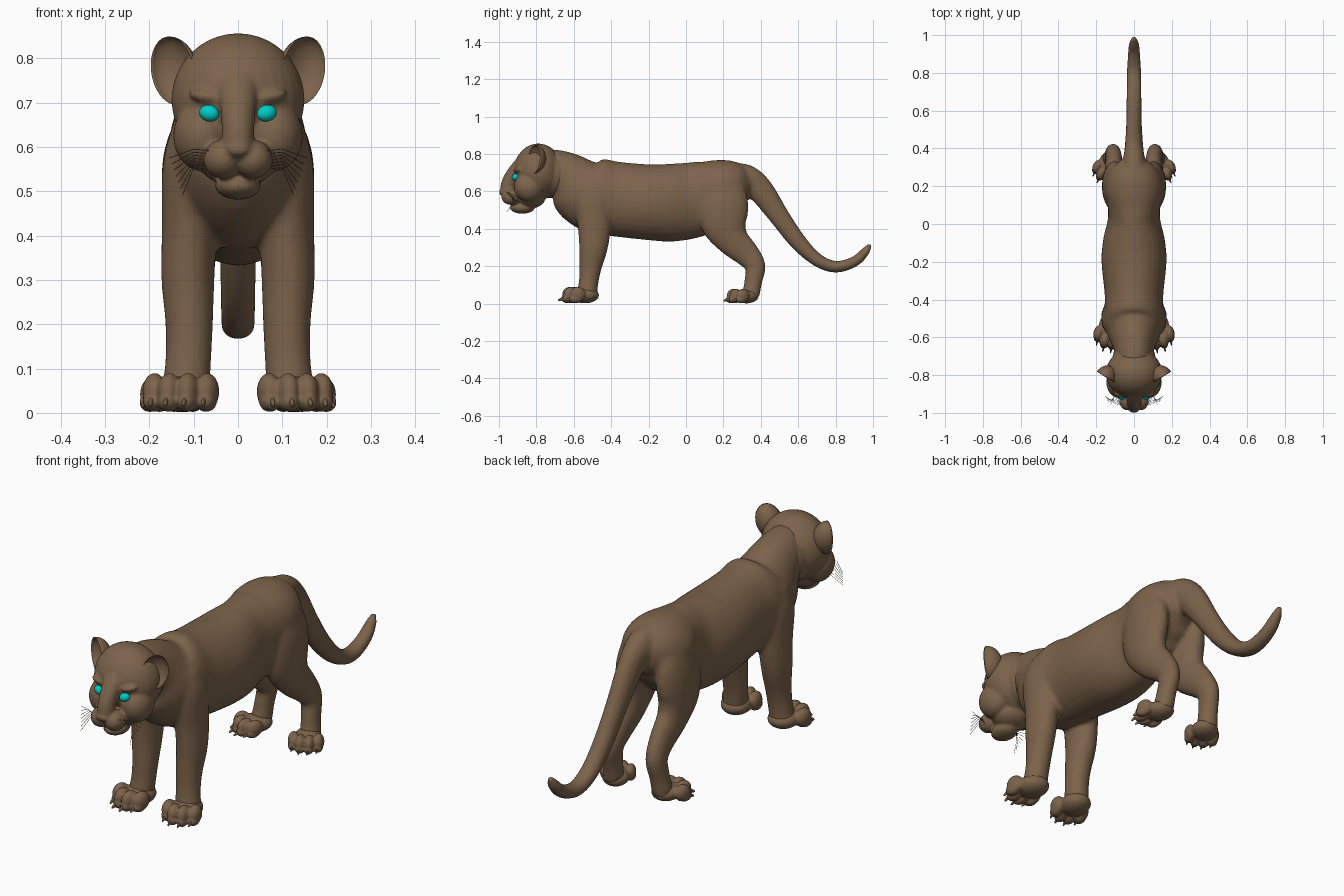
import bpy, bmesh, math
from mathutils import Vector, Matrix, Euler

if "Cube" in bpy.data.objects:
    bpy.data.objects.remove(bpy.data.objects["Cube"])


def material(name, rgb):
    m = bpy.data.materials.new(name)
    m.use_nodes = True
    m.diffuse_color = (*rgb, 1)
    m.node_tree.nodes["Principled BSDF"].inputs["Base Color"].default_value = (*rgb, 1)
    return m


FUR = material("brown_fur", (0.2, 0.125, 0.07))
EYE = material("turquoise_eye", (0.0, 0.6, 0.56))


def ball(bm, loc, radii, rot=(0, 0, 0), cup=None):
    """Ellipsoid; cup folds its front half inward to make a bowl."""
    verts = bmesh.ops.create_uvsphere(bm, u_segments=32, v_segments=20, radius=1)["verts"]
    if cup:
        for v in verts:
            if v.co.y < 0:
                v.co.y *= -cup
    turn = Euler([math.radians(a) for a in rot]).to_matrix().to_4x4()
    mat = Matrix.Translation(loc) @ turn @ Matrix.Diagonal((*radii, 1))
    bmesh.ops.transform(bm, matrix=mat, verts=verts)


def spline(stations, steps=5):
    """Catmull-Rom points through the stations."""
    p = [Vector(s) for s in stations]
    p = [p[0] * 2 - p[1]] + p + [p[-1] * 2 - p[-2]]
    out = []
    for a, b, c, d in zip(p, p[1:], p[2:], p[3:]):
        for i in range(steps):
            t = i / steps
            out.append(0.5 * (2 * b + (c - a) * t + (2 * a - 5 * b + 4 * c - d) * t * t
                              + (3 * b - a - 3 * c + d) * t ** 3))
    return out + [p[-2]]


def loft(bm, stations, side=1, sides=28):
    """Elliptical tube; each station is x, y, z, half width, half depth."""
    pts = spline(stations)
    rings = []
    for i, s in enumerate(pts):
        tangent = (pts[min(i + 1, len(pts) - 1)] - pts[max(i - 1, 0)])
        u = Vector((1, 0, 0))
        v = u.cross(Vector((0, tangent[1], tangent[2]))).normalized()
        ring = []
        for k in range(sides):
            a = math.tau * k / sides
            co = Vector(s[:3]) + u * s[3] * math.cos(a) + v * s[4] * math.sin(a)
            ring.append(bm.verts.new((co.x * side, co.y, co.z)))
        rings.append(ring)
    for r, q in zip(rings, rings[1:]):
        for k in range(sides):
            n = (k + 1) % sides
            bm.faces.new((r[k], r[n], q[n], q[k]))
    bm.faces.new(rings[0])
    bm.faces.new(rings[-1])


def finish(name, bm, mat, voxel=0, smooth=0):
    bmesh.ops.recalc_face_normals(bm, faces=bm.faces)
    mesh = bpy.data.meshes.new(name)
    bm.to_mesh(mesh)
    bm.free()
    mesh.materials.append(mat)
    mesh.polygons.foreach_set("use_smooth", [True] * len(mesh.polygons))
    obj = bpy.data.objects.new(name, mesh)
    bpy.context.collection.objects.link(obj)
    if voxel:
        fuse = obj.modifiers.new("fuse", "REMESH")
        fuse.mode, fuse.voxel_size, fuse.use_smooth_shade = "VOXEL", voxel, True
        relax = obj.modifiers.new("relax", "SMOOTH")
        relax.factor, relax.iterations = 0.5, smooth
    return obj


# Torso: y, top, bottom, half width
torso = [(-.76, .825, .60, .09), (-.70, .825, .58, .10), (-.63, .81, .53, .115),
         (-.56, .79, .43, .145), (-.48, .78, .375, .158), (-.38, .76, .36, .155),
         (-.2, .745, .34, .172), (-.08, .748, .332, .163), (.03, .757, .35, .138),
         (.12, .77, .39, .142), (.2, .775, .45, .155), (.28, .76, .5, .13), (.34, .70, .56, .07)]
body = bmesh.new()
loft(body, [(0, y, (t + b) / 2, w, (t - b) / 2) for y, t, b, w in torso])

# Tail
loft(body, [(0, .24, .69, .06, .06), (0, .32, .67, .06, .075), (0, .40, .605, .05, .07),
            (0, .5, .465, .043, .055), (0, .6, .33, .041, .046), (0, .7, .235, .04, .036),
            (0, .8, .197, .038, .032), (0, .9, .225, .034, .029), (0, .96, .28, .026, .024),
            (0, .985, .32, .012, .012)])

# Legs
front_leg = [(.095, -.50, .66, .05, .08), (.105, -.50, .56, .065, .10), (.11, -.49, .42, .062, .09),
             (.113, -.495, .3, .06, .077), (.11, -.51, .2, .054, .061),
             (.112, -.52, .12, .052, .053), (.12, -.53, .04, .055, .055)]
hind_leg = [(.09, .19, .67, .05, .10), (.10, .20, .55, .066, .132), (.105, .205, .43, .064, .125),
            (.105, .25, .34, .054, .09), (.105, .325, .265, .046, .07), (.11, .37, .2, .042, .056),
            (.118, .36, .12, .04, .048), (.125, .345, .04, .045, .048)]
for side in (1, -1):
    loft(body, front_leg, side)
    loft(body, hind_leg, side)
finish("body", body, FUR, .009, 12)

# Head with muzzle, jaw and lower teeth
head = bmesh.new()
ball(head, (0, -.79, .706), (.15, .132, .15))
ball(head, (0, -.72, .69), (.115, .12, .125))
loft(head, [(0, -.87, .77, .05, .03), (0, -.915, .71, .042, .035), (0, -.945, .65, .037, .04),
            (0, -.955, .60, .036, .04)])
ball(head, (0, -.978, .594), (.03, .022, .018))
ball(head, (0, -.875, .513), (.052, .066, .032))
ball(head, (0, -.83, .57), (.09, .08, .06))
for s in (1, -1):
    ball(head, (s * .034, -.935, .572), (.044, .052, .044))
    ball(head, (s * .08, -.84, .625), (.066, .08, .08))
    ball(head, (s * .066, -.89, .712), (.045, .03, .018), (0, -s * 12, 0))
    for i in range(3):
        ball(head, (s * (.008 + i * .012), -.925 + i * .004, .542), (.006, .006, .012))
finish("head", head, FUR, .0055, 5)

# Ears, eyes and paws on each side
for side, label in ((1, "left"), (-1, "right")):
    ear = bmesh.new()
    ball(ear, (side * .148, -.812, .772), (.056, .065, .078), (0, side * 14, side * 32), .65)
    finish(label + "_ear", ear, FUR)

    eye = bmesh.new()
    ball(eye, (side * .065, -.912, .676), (.023, .018, .0185), (0, -side * 15, side * 20))
    finish(label + "_eye", eye, EYE)

    for name, x, y, turn, size in (("front", .122, -.55, 10, 1), ("hind", .132, .315, 24, .88)):
        paw, claws = bmesh.new(), bmesh.new()
        ball(paw, (0, .01, .045), (.066, .075, .043))
        for off, reach in ((-.06, -.04), (-.021, -.068), (.021, -.068), (.06, -.04)):
            ball(paw, (off, reach, .048), (.027, .042, .042))
            ball(paw, (off, reach - .012, .026), (.024, .036, .024))
            ball(claws, (off, reach - .045, .025), (.005, .022, .008), (25, 0, 0))
        place = (Matrix.Translation((side * x, y, 0))
                 @ Matrix.Rotation(math.radians(side * turn), 4, "Z") @ Matrix.Scale(size, 4))
        for part, bm, voxel in (("paw", paw, .0055), ("claws", claws, 0)):
            finish("_".join((label, name, part)), bm, FUR, voxel, 3).matrix_world = place

# Whiskers
curve = bpy.data.curves.new("whiskers", "CURVE")
curve.dimensions, curve.bevel_depth, curve.bevel_resolution = "3D", .0009, 0
for side in (1, -1):
    for i in range(7):
        z, tip = .59 - i * .007, .575 - i * .014
        path = ((.05, -.965 + i * .004, z), (.10, -.95 + i * .008, z + .005),
                (.155 - i * .005, -.91 - i * .008, tip))
        line = curve.splines.new("POLY")
        line.points.add(2)
        for point, co in zip(line.points, path):
            point.co = (side * co[0], co[1], co[2], 1)
curve.materials.append(FUR)
bpy.context.collection.objects.link(bpy.data.objects.new("whiskers", curve))
